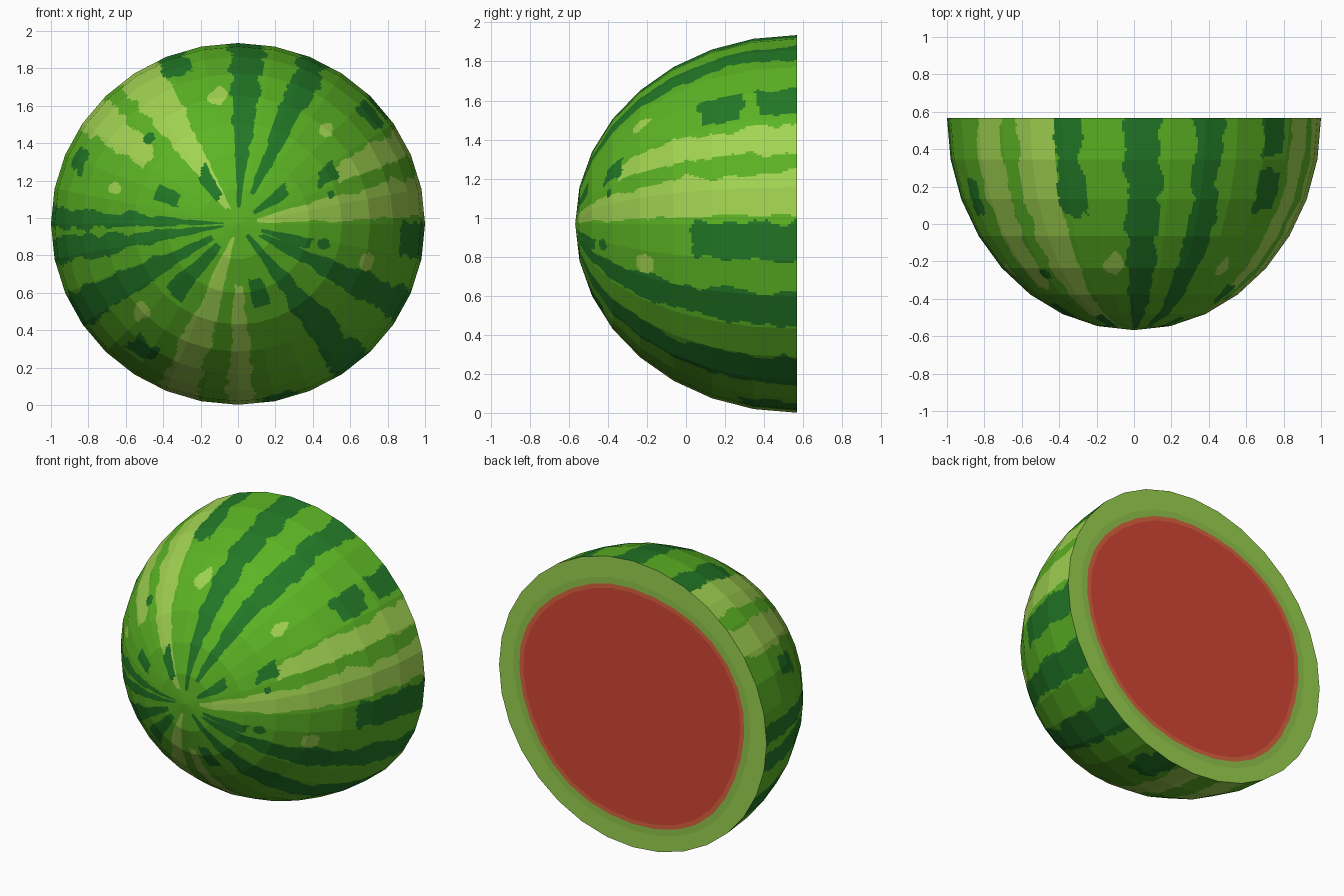
import bpy, math
from mathutils import Vector, noise

if "Cube" in bpy.data.objects:
    bpy.data.objects.remove(bpy.data.objects["Cube"])

SEG, RINGS, K = 32, 8, 15          # coarse facets, and paint cells per facet side
RX, RY, RZ = 1.0, 1.135, 0.967     # half-ellipsoid radii
CUT_Y, CZ = 0.5675, 0.968


def material(name, rgb):
    m = bpy.data.materials.new(name)
    lin = [((c / 255 + 0.055) / 1.055) ** 2.4 if c > 10 else c / 3294 for c in rgb]
    m.diffuse_color = (*lin, 1)
    m.use_nodes = True
    m.node_tree.nodes["Principled BSDF"].inputs["Base Color"].default_value = m.diffuse_color
    return m


def make(name, verts, faces, mats, idx=None):
    me = bpy.data.meshes.new(name)
    me.from_pydata(verts, [], faces)
    for m in mats:
        me.materials.append(m)
    if idx:
        me.polygons.foreach_set("material_index", idx)
    me.update()
    ob = bpy.data.objects.new(name, me)
    bpy.context.collection.objects.link(ob)
    return ob


GREEN = material("mid green", (92, 180, 36))
DARK = material("dark green stripe", (34, 120, 38))
LIGHT = material("light green stripe", (162, 212, 82))
RIND = material("pale rind", (154, 210, 80))
INNER = material("inner rind", (145, 196, 76))
EDGE = material("flesh edge", (218, 100, 62))
FLESH = material("red flesh", (212, 70, 54))

# Stripes running from the pole to the cut: angle, half width (degrees), start, end (0 pole, 1 cut)
DARKS = [
    (87, 5.5, .06, 2), (66, 5, .1, 2), (40, 5.5, .7, .84), (41, 5, .89, 2),
    (30, 5, .32, .42), (36, 6, .06, .22), (-5, 6, .7, 2), (-16, 5, .07, .28),
    (-27, 5.5, .08, 2), (-52, 6, .06, 2), (-77, 4.5, .84, 2), (-74, 6, .2, .32),
    (-126, 5, .6, .72), (-132, 7, .1, .36), (-151, 6, .1, 2), (-171, 4.5, .04, 2),
    (178, 3.5, .04, 2), (157, 4, .7, .82), (158, 6, .22, .32), (111, 4.5, .7, 2),
    (125, 7, .13, .23),
]
LIGHTS = [
    (122, 7, .07, 2), (142, 6, .42, 2), (9, 7, .06, 2), (27, 4.5, .4, 2),
    (-109, 6, .06, 2), (-89, 4, .22, 2),
]
# Round specks seen from the front: x, z, radius
LIGHT_SPOTS = [(-.11, 1.65, .045), (.47, 1.47, .035), (-.66, 1.17, .03),
               (-.52, .49, .045), (.68, .77, .04), (-.8, 1.5, .05)]
DARK_SPOTS = [(-.47, 1.42, .025), (.45, .86, .025), (.64, .68, .02), (.5, 1.13, .015)]


def in_stripe(stripes, ang, u, wob):
    for a, hw, u0, u1 in stripes:
        d = abs((ang - a + 180) % 360 - 180)
        if min(hw - d, (u - u0) * 70, (u1 - u) * 70) + wob > 0:
            return True
    return False


def paint(p, u):
    x, z = p.x / RX, (p.z - CZ) / RZ
    ang = math.degrees(math.atan2(z, x))
    wob = 2.2 * noise.noise(p * 7) + 1.4 * noise.noise(p * 17)
    ragged = wob * .012
    for spots, k in ((DARK_SPOTS, 1), (LIGHT_SPOTS, 2)):
        if any(math.hypot(p.x - sx, p.z - sz) < r + ragged for sx, sz, r in spots):
            return k
    if u < .05:
        return 0
    if in_stripe(DARKS, ang, u, wob):
        return 1
    return 2 if in_stripe(LIGHTS, ang, u, wob) else 0


def coarse(i, j):
    phi, th = i / RINGS * math.pi / 2, (j % SEG) / SEG * math.tau
    s = math.sin(phi)
    return Vector((RX * s * math.cos(th), CUT_Y - RY * math.cos(phi), CZ + RZ * s * math.sin(th)))


def facet_point(a, b):
    """Point on the flat coarse facets, at fractional ring a and segment b."""
    i, j = min(int(a), RINGS - 1), int(b)
    f, g = a - i, b - j
    inner = coarse(i, j).lerp(coarse(i, j + 1), g)
    return inner.lerp(coarse(i + 1, j).lerp(coarse(i + 1, j + 1), g), f)


# Striped outer skin: flat facets, each split into small cells for the paint
NI, NJ = RINGS * K, SEG * K
verts = [facet_point(0, 0)]
verts += [facet_point(i / K, j / K) for i in range(1, NI + 1) for j in range(NJ)]


def vid(i, j):
    return 0 if i == 0 else 1 + (i - 1) * NJ + j % NJ


faces, idx = [], []
for i in range(NI):
    for j in range(NJ):
        f = [vid(i, j), vid(i + 1, j), vid(i + 1, j + 1), vid(i, j + 1)]
        if i == 0:
            f = f[:3]
        faces.append(f)
        c = sum((verts[v] for v in f), Vector()) / len(f)
        idx.append(paint(c, (i + .5) / NI))
make("striped_skin", verts, faces, [GREEN, DARK, LIGHT], idx)

# Cut face: concentric bands with an uneven flesh outline
N = SEG * 6
rim = [facet_point(RINGS, j / 6) for j in range(N)]
centre = Vector((0, CUT_Y, CZ))


def outline(offset):
    out = []
    for j in range(N):
        t = math.tau * j / N
        dip = .04 * math.exp(-((t - math.radians(98)) / .45) ** 2)
        r = .84 - dip + .010 * math.sin(3 * t + 1) + .008 * math.sin(5 * t) + offset
        out.append(centre.lerp(rim[j], r))
    return out


def band(name, outer, inner, mat):
    fs = [(j, N + j, N + (j + 1) % N, (j + 1) % N) for j in range(N)]
    make(name, outer + inner, fs, [mat])


loops = [rim, outline(.045), outline(0), outline(-.03)]
band("cut_rind", loops[0], loops[1], RIND)
band("inner_rind", loops[1], loops[2], INNER)
band("flesh_edge", loops[2], loops[3], EDGE)
make("flesh", loops[3] + [centre], [(j, N, (j + 1) % N) for j in range(N)], [FLESH])
